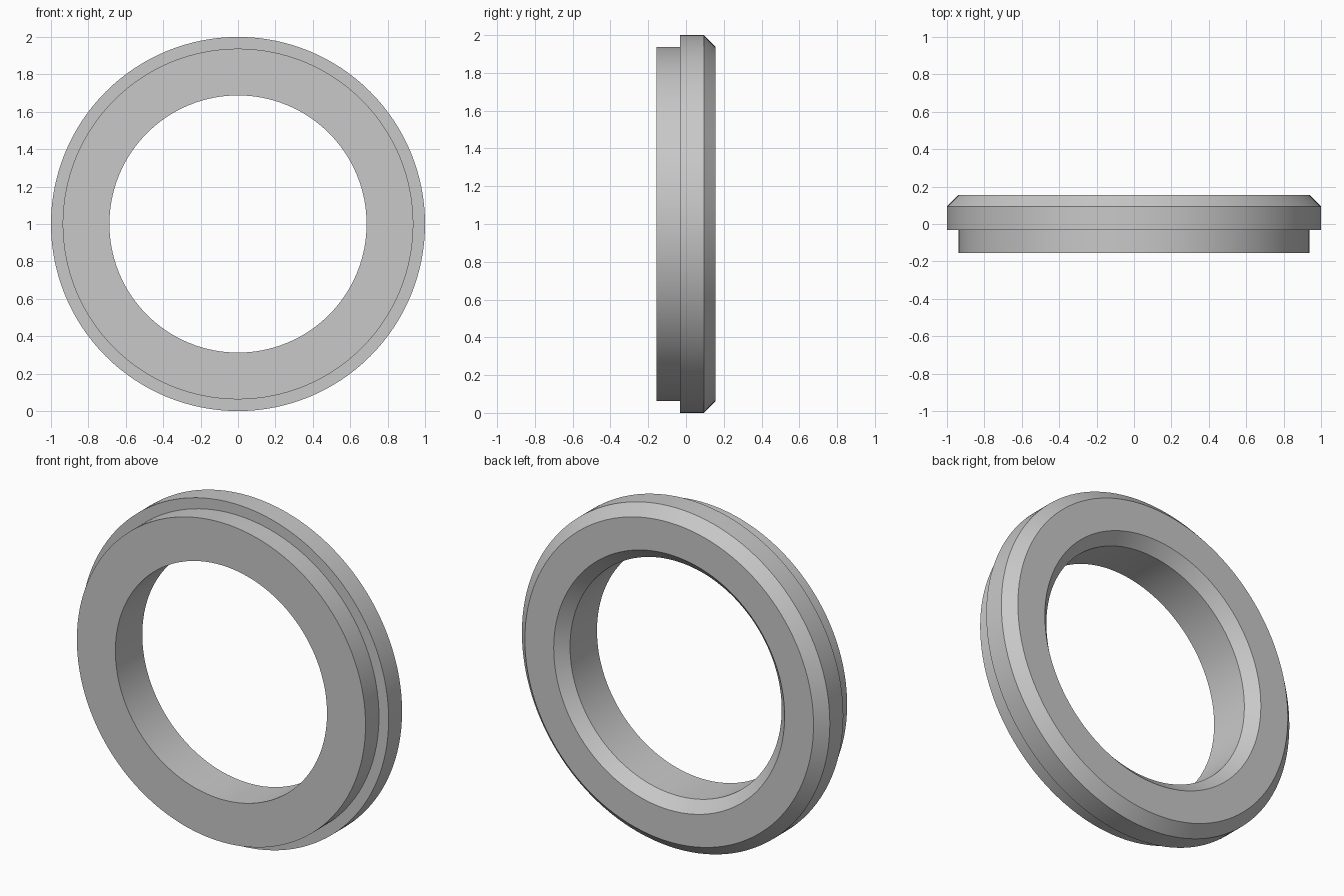
import bpy, bmesh, math

if "Cube" in bpy.data.objects:
    bpy.data.objects.remove(bpy.data.objects["Cube"])

SEGMENTS = 128

# Cross-section as (radius, depth): stepped front, chamfered back rim and bore
PROFILE = [(0.6875, -0.156), (0.9375, -0.156), (0.9375, -0.031), (1.0, -0.031),
           (1.0, 0.094), (0.9375, 0.156), (0.75, 0.156), (0.6875, 0.094)]

grey = bpy.data.materials.new("plain grey")
grey.diffuse_color = (0.58, 0.58, 0.58, 1)
grey.use_nodes = True
grey.node_tree.nodes["Principled BSDF"].inputs["Base Color"].default_value = grey.diffuse_color

# Sweep the cross-section around the y axis
bm = bmesh.new()
rings = []
for i in range(SEGMENTS):
    a = 2 * math.pi * i / SEGMENTS
    rings.append([bm.verts.new((r * math.cos(a), y, 1 + r * math.sin(a)))
                  for r, y in PROFILE])
n = len(PROFILE)
for i in range(SEGMENTS):
    here, after = rings[i], rings[(i + 1) % SEGMENTS]
    for j in range(n):
        k = (j + 1) % n
        bm.faces.new((here[j], here[k], after[k], after[j]))
bmesh.ops.recalc_face_normals(bm, faces=bm.faces)

mesh = bpy.data.meshes.new("stepped_ring")
bm.to_mesh(mesh)
bm.free()
mesh.materials.append(grey)
ring = bpy.data.objects.new("stepped_ring", mesh)
bpy.context.collection.objects.link(ring)

# Smooth round walls, crisp steps and chamfers
bpy.context.view_layer.objects.active = ring
ring.select_set(True)
bpy.ops.object.shade_smooth_by_angle(angle=math.radians(30))
